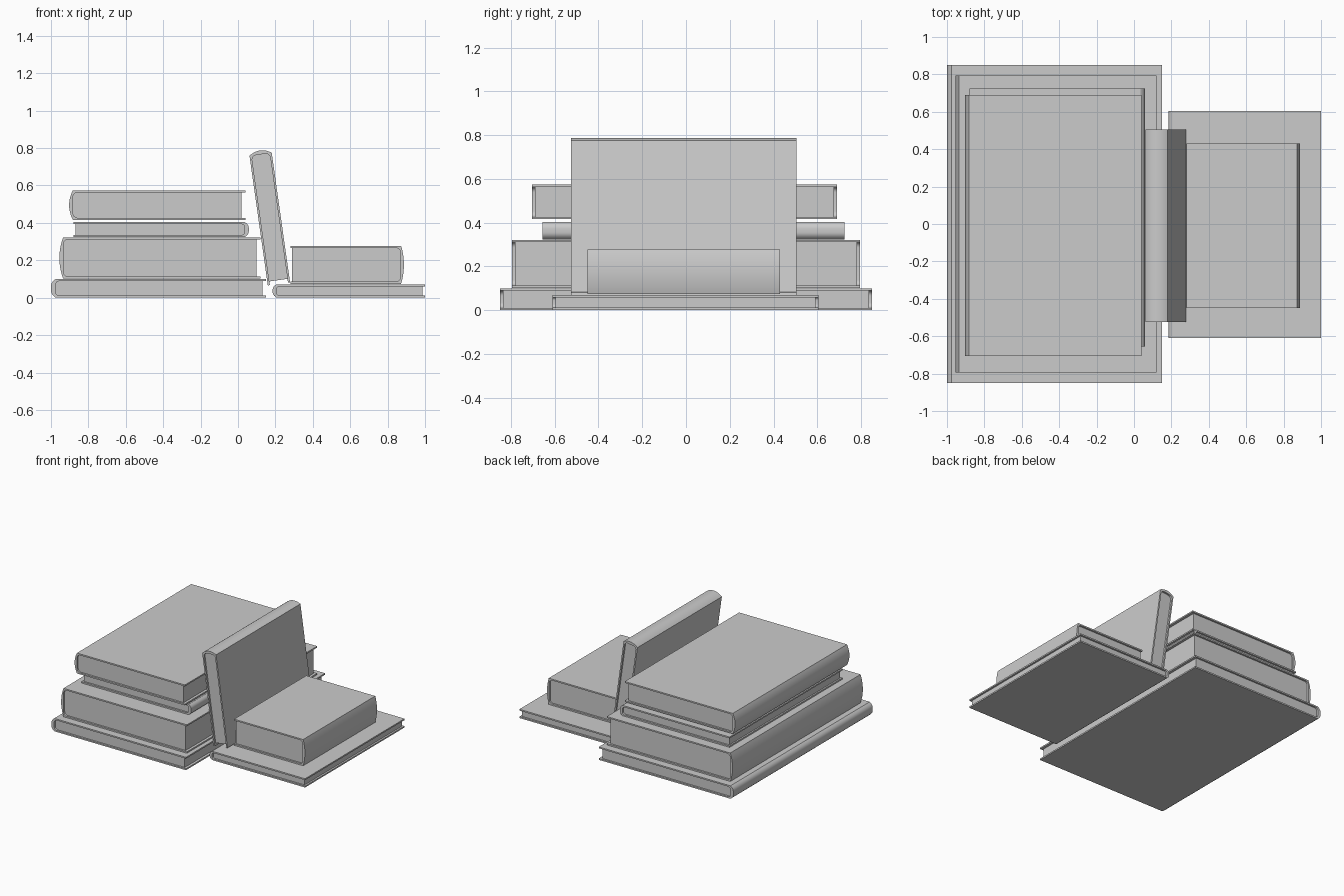
import bpy, bmesh, math
from mathutils import Vector

if "Cube" in bpy.data.objects:
    bpy.data.objects.remove(bpy.data.objects["Cube"])

COVER = 0.011    # board thickness
OVERHANG = 0.02  # board past page fore-edge
INSET = 0.014    # page inset at head and tail


def prism(name, outline, apex, u_dir, y0, y1):
    """Extrude a (u, v) outline along y; u runs from the spine to the fore-edge."""
    u = Vector((u_dir[0], 0, u_dir[1])).normalized()
    v = Vector((-u.z, 0, u.x))
    base = Vector((apex[0], 0, apex[1]))
    bm = bmesh.new()
    ring = [bm.verts.new(base + u * a + v * b + Vector((0, y0, 0))) for a, b in outline]
    face = bm.faces.new(ring)
    ext = bmesh.ops.extrude_face_region(bm, geom=[face])
    moved = [g for g in ext["geom"] if isinstance(g, bmesh.types.BMVert)]
    bmesh.ops.translate(bm, verts=moved, vec=(0, y1 - y0, 0))
    bmesh.ops.recalc_face_normals(bm, faces=bm.faces)
    mesh = bpy.data.meshes.new(name)
    bm.to_mesh(mesh)
    bm.free()
    obj = bpy.data.objects.new(name, mesh)
    bpy.context.collection.objects.link(obj)
    bpy.ops.object.select_all(action='DESELECT')
    obj.select_set(True)
    bpy.context.view_layer.objects.active = obj
    bpy.ops.object.shade_smooth_by_angle(angle=math.radians(30))


def book(name, apex, u_dir, length, height, y0, y1, bulge=0.02, power=2, overhang=OVERHANG):
    h = height / 2
    # bulged spine, from the lower corner to the upper one
    spine = [(bulge * abs(w) ** power, w * h) for w in (i / 8 for i in range(-8, 9))]
    # page back with rounded corners, kept inside the cover
    hi = h - COVER
    r = min(0.025, hi * 0.6)
    s = bulge * 0.5 + COVER
    corner = [(s + r - r * math.sin(t), hi - r + r * math.cos(t))
              for t in (i * math.pi / 12 for i in range(7))]
    back = corner + [(a, -b) for a, b in reversed(corner)]
    cover = [(length, -h)] + spine + [(length, h), (length, hi)] + back + [(length, -hi)]
    pages = [(length - overhang, hi)] + back + [(length - overhang, -hi)]
    prism(name + "_cover", cover, apex, u_dir, y0, y1)
    prism(name + "_pages", pages, apex, u_dir, y0 + INSET, y1 - INSET)


RIGHT, LEFT = (1, 0), (-1, 0)

# Left stack, bottom to top
book("stack_book_1", (-1.0, 0.05), RIGHT, 1.15, 0.10, -0.85, 0.85, 0.025, 3)
book("stack_book_2", (-0.955, 0.212), RIGHT, 1.075, 0.22, -0.795, 0.795)
book("stack_book_3", (0.058, 0.364), LEFT, 0.938, 0.08, -0.655, 0.725, 0.022, 3, 0.012)
book("stack_book_4", (-0.903, 0.495), RIGHT, 0.943, 0.158, -0.705, 0.69)

# Right pair
book("flat_book_lower", (0.185, 0.036), RIGHT, 0.815, 0.068, -0.61, 0.605, 0.02, 3, 0.014)
book("flat_book_upper", (0.887, 0.176), LEFT, 0.605, 0.203, -0.45, 0.43, 0.015, 2, 0.008)

# Leaning book, spine up
book("leaning_book", (0.118, 0.787), (0.14, -0.99), 0.72, 0.12, -0.525, 0.505)
